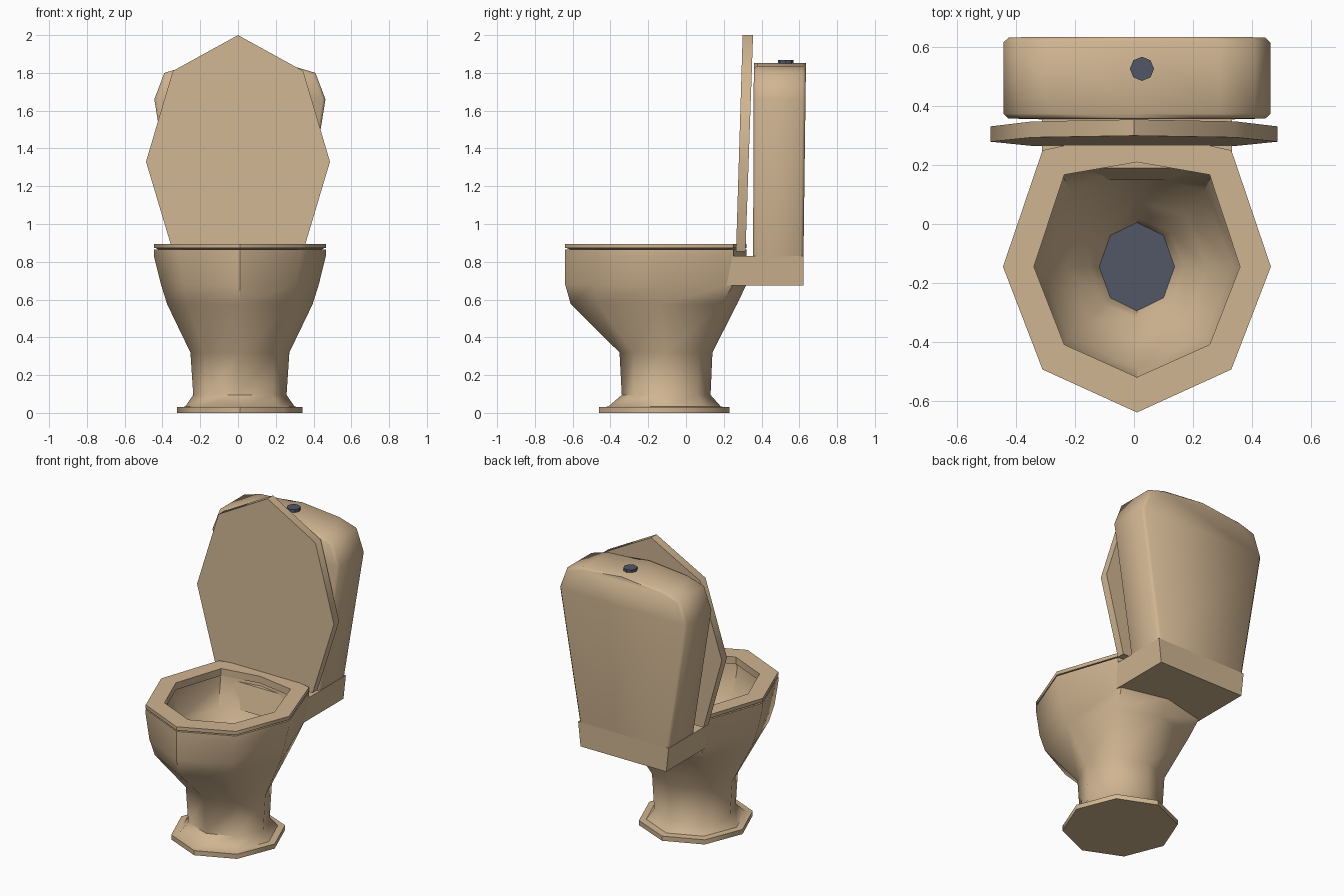
import bpy, bmesh, math

if "Cube" in bpy.data.objects:
    bpy.data.objects.remove(bpy.data.objects["Cube"])

CX = 0.01  # bowl centre line


def material(name, rgb):
    m = bpy.data.materials.new(name)
    m.diffuse_color = (*rgb, 1)
    m.use_nodes = True
    m.node_tree.nodes["Principled BSDF"].inputs["Base Color"].default_value = m.diffuse_color
    return m


TAN = material("tan ceramic", (0.63, 0.46, 0.285))
DARK = material("dark blue grey", (0.085, 0.095, 0.135))


def finish(name, bm, mats, angle=46):
    bmesh.ops.recalc_face_normals(bm, faces=bm.faces)
    me = bpy.data.meshes.new(name)
    bm.to_mesh(me)
    bm.free()
    for m in mats:
        me.materials.append(m)
    ob = bpy.data.objects.new(name, me)
    bpy.context.collection.objects.link(ob)
    bpy.ops.object.select_all(action='DESELECT')
    ob.select_set(True)
    bpy.context.view_layer.objects.active = ob
    bpy.ops.object.shade_smooth_by_angle(angle=math.radians(angle))
    return ob


def ring(bm, z, hx, yf, yb, cy, sq):
    """Eight-sided ring; sq sets how square its back corners are."""
    d = 0.705
    pts = [(0, yf), (d * hx, cy + d * (yf - cy)), (hx, cy), (d * hx, cy + sq * (yb - cy)),
           (0, yb), (-d * hx, cy + sq * (yb - cy)), (-hx, cy), (-d * hx, cy + d * (yf - cy))]
    return [bm.verts.new((CX + x, y, z)) for x, y in pts]


def bridge(bm, a, b):
    for i in range(len(a)):
        j = (i + 1) % len(a)
        bm.faces.new((a[i], a[j], b[j], b[i]))


def loft(name, rows, closed=False):
    bm = bmesh.new()
    rings = [ring(bm, *r) for r in rows]
    for a, b in zip(rings, rings[1:]):
        bridge(bm, a, b)
    if closed:
        bridge(bm, rings[-1], rings[0])
    else:
        bm.faces.new(rings[0][::-1])
        water = bm.faces.new(rings[-1])
        water.material_index = 1
    return finish(name, bm, [TAN, DARK])


# bowl with foot: up the outside, over the rim, down to the water
loft("bowl", [
    (0.00, 0.332, -0.46, 0.23, -0.115, 0.71),
    (0.03, 0.332, -0.46, 0.23, -0.115, 0.71),
    (0.033, 0.29, -0.412, 0.185, -0.115, 0.71),
    (0.095, 0.247, -0.34, 0.13, -0.11, 0.71),
    (0.32, 0.262, -0.352, 0.14, -0.11, 0.71),
    (0.575, 0.385, -0.61, 0.27, -0.14, 0.8),
    (0.68, 0.418, -0.64, 0.32, -0.145, 0.85),
    (0.83, 0.455, -0.64, 0.32, -0.145, 0.85),
    (0.865, 0.455, -0.64, 0.32, -0.145, 0.85),
    (0.865, 0.365, -0.535, 0.22, -0.145, 0.87),
    (0.80, 0.36, -0.53, 0.215, -0.145, 0.87),
    (0.66, 0.325, -0.49, 0.17, -0.145, 0.82),
    (0.52, 0.24, -0.40, 0.08, -0.145, 0.75),
    (0.44, 0.16, -0.32, 0.02, -0.145, 0.71),
    (0.38, 0.128, -0.295, 0.005, -0.145, 0.71),
])

# seat ring, with a thin gap above the rim
outer = (0.455, -0.64, 0.32, -0.145, 0.85)
inner = (0.35, -0.52, 0.21, -0.145, 0.88)
loft("seat", [(0.872, *outer), (0.895, *outer), (0.895, *inner), (0.85, *inner),
              (0.85, 0.40, -0.58, 0.26, -0.145, 0.85), (0.872, 0.445, -0.63, 0.31, -0.145, 0.85)],
     closed=True)


def plate(name, half, cx, front, back, bevel=0.0, angle=46):
    """Extrude a mirrored x-z outline between two y functions of height."""
    outline = [(x, z) for x, z in half] + [(-x, z) for x, z in reversed(half) if x > 0]
    bm = bmesh.new()
    f = [bm.verts.new((cx + x, front(z), z)) for x, z in outline]
    b = [bm.verts.new((cx + x, back(z), z)) for x, z in outline]
    bridge(bm, f, b)
    caps = [bm.faces.new(f), bm.faces.new(b[::-1])]
    if bevel:
        edges = {e for c in caps for e in c.edges if max(v.co.z for v in e.verts) > 1}
        bmesh.ops.bevel(bm, geom=list(edges), offset=bevel, segments=1,
                        affect='EDGES', clamp_overlap=True)
    return finish(name, bm, [TAN], angle)


# cistern, tapering down
plate("cistern", [(0.318, 0.82), (0.453, 1.66), (0.40, 1.80), (0.28, 1.836), (0, 1.852)],
      CX, lambda z: 0.355 + 0.004 * (z - 0.83), lambda z: 0.622 + 0.013 * (z - 0.83), 0.016)

# shelf joining bowl and cistern
plate("cistern_shelf", [(0.305, 0.675), (0.322, 0.83)], CX,
      lambda z: 0.15 if z < 0.7 else 0.19, lambda z: 0.622)

# raised lid, leaning back slightly
plate("lid", [(0.345, 0.855), (0.487, 1.33), (0.345, 1.81), (0, 2.0)], 0,
      lambda z: 0.265 + 0.035 * (z - 0.855) / 1.145,
      lambda z: 0.315 + 0.04 * (z - 0.855) / 1.145)

# flush button
bm = bmesh.new()
bmesh.ops.create_cone(bm, cap_ends=True, segments=8, radius1=0.041, radius2=0.041, depth=0.03)
bmesh.ops.translate(bm, verts=bm.verts, vec=(0.027, 0.527, 1.853))
finish("flush_button", bm, [DARK], 30)
